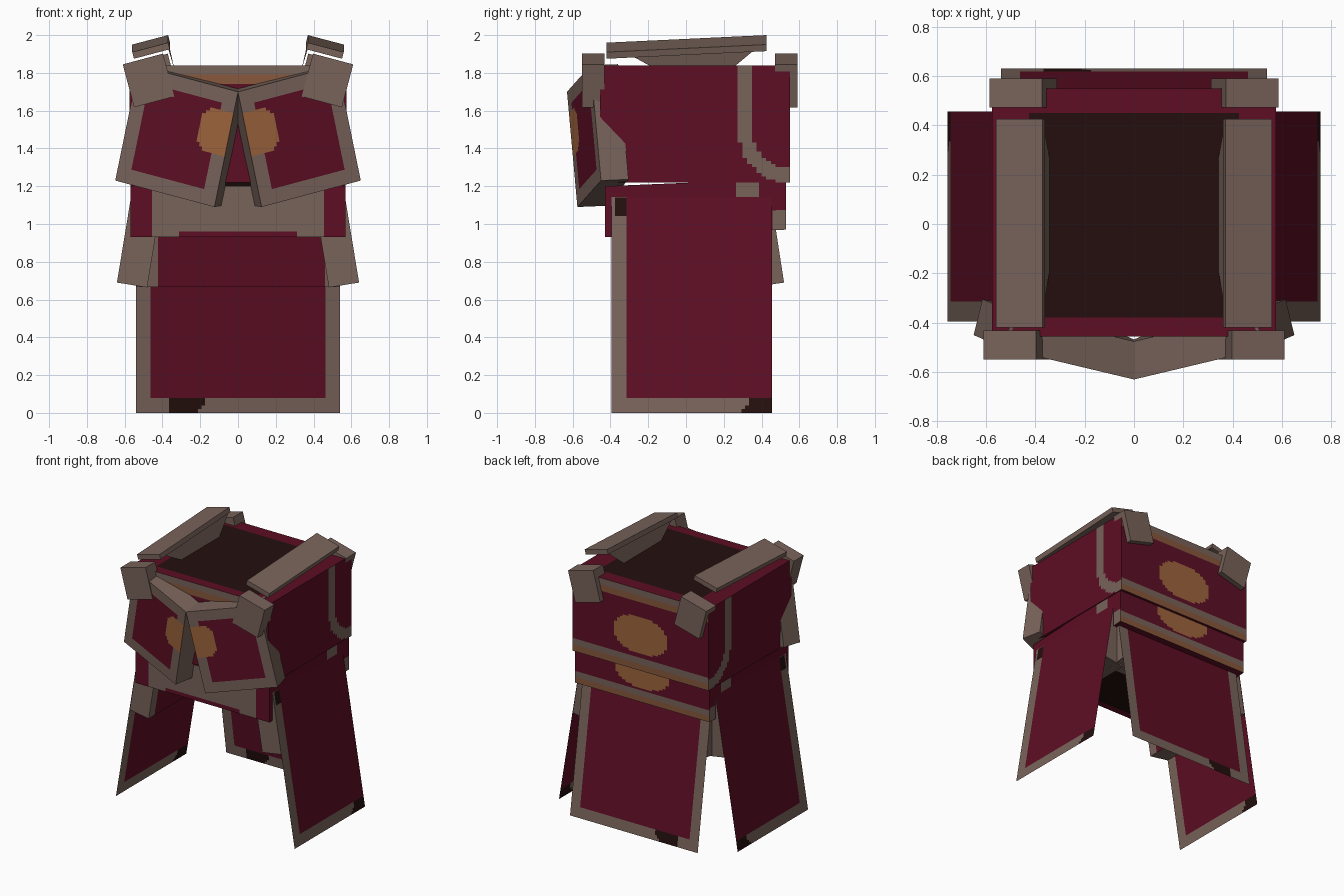
import bpy, bmesh
from mathutils import Vector

if "Cube" in bpy.data.objects:
    bpy.data.objects.remove(bpy.data.objects["Cube"])


def material(name, r, g, b):
    def lin(c):
        c /= 255
        return c / 12.92 if c < 0.04 else ((c + 0.055) / 1.055) ** 2.4
    m = bpy.data.materials.new(name)
    m.diffuse_color = (lin(r), lin(g), lin(b), 1)
    m.use_nodes = True
    m.node_tree.nodes["Principled BSDF"].inputs["Base Color"].default_value = m.diffuse_color
    return m


MATS = [material("taupe_trim", 120, 99, 90), material("crimson_cloth", 93, 14, 36),
        material("dark_lining", 35, 15, 13), material("ochre_emblem", 158, 100, 60),
        material("brown_braid", 135, 88, 60)]
TAUPE, RED, DARK, OCHRE, BROWN = range(5)


def add_object(name, bm):
    bmesh.ops.recalc_face_normals(bm, faces=bm.faces)
    me = bpy.data.meshes.new(name)
    bm.to_mesh(me)
    bm.free()
    for m in MATS:
        me.materials.append(m)
    ob = bpy.data.objects.new(name, me)
    bpy.context.collection.objects.link(ob)
    return ob


def block(name, o, eu, ev, ew, n=(1, 1, 1), rule=None, only=None, mirror=1):
    """Skewed box with gridded sides; rule(p, t, side) picks the colour of each cell.
    side = (axis, end); mirror = -1 flips x."""
    o, e = Vector(o), [Vector(eu), Vector(ev), Vector(ew)]
    bm, verts = bmesh.new(), {}

    def vert(k):
        if k not in verts:
            p = o + sum((e[i] * (k[i] / n[i]) for i in range(3)), Vector())
            p.x *= mirror
            verts[k] = bm.verts.new(p)
        return verts[k]

    for axis in range(3):
        a, b = (axis + 1) % 3, (axis + 2) % 3
        for end in (0, 1):
            if only and (axis, end) not in only:
                continue
            for i in range(n[a]):
                for j in range(n[b]):
                    vs = []
                    for di, dj in ((0, 0), (1, 0), (1, 1), (0, 1)):
                        k = [0, 0, 0]
                        k[axis], k[a], k[b] = end * n[axis], i + di, j + dj
                        vs.append(vert(tuple(k)))
                    f = bm.faces.new(vs)
                    t = [0, 0, 0]
                    t[axis], t[a], t[b] = end, (i + .5) / n[a], (j + .5) / n[b]
                    p = f.calc_center_median()
                    f.material_index = rule(p, t, (axis, end)) if rule else TAUPE
    return add_object(name, bm)


def is_lining(p):
    return abs(p.x) < 0.42 and -0.38 < p.y < 0.44


# Upper torso: collar braid, curved side stripe, round back emblem
def upper_rule(p, t, side):
    axis, end = side
    if axis == 2:
        return DARK if is_lining(p) else RED
    if axis == 0:
        if p.z > 1.48:
            return TAUPE if 0.28 < p.y < 0.355 else RED
        outer = ((p.y - 0.55) / 0.27) ** 2 + ((p.z - 1.48) / 0.26) ** 2
        inner = ((p.y - 0.55) / 0.195) ** 2 + ((p.z - 1.48) / 0.18) ** 2
        return TAUPE if outer < 1 < inner else RED
    if p.z > 1.79:
        return TAUPE
    if p.z > 1.74:
        return BROWN
    if end == 1:
        if p.z < 1.265:
            return BROWN
        if p.z < 1.315:
            return TAUPE
        if (p.x / 0.23) ** 2 + ((p.z - 1.49) / 0.145) ** 2 < 1:
            return OCHRE
    return RED


block("upper_torso", (-0.575, -0.455, 1.22), (1.15, 0, 0), (0, 1.005, 0), (0, 0, 0.62),
      (46, 40, 38), upper_rule)


# Waist: pale front apron, back belt, lower part of the emblem
def waist_rule(p, t, side):
    axis, end = side
    if axis == 2:
        return DARK if is_lining(p) else RED
    if axis == 0:
        if p.y > 0.46 and p.z < 1.07:
            return TAUPE
        return TAUPE if 0.27 < p.y < 0.38 and p.z > 1.14 else RED
    if end == 0:
        if abs(p.x) > 0.45:
            return RED
        return RED if p.z < 0.965 and abs(p.x) < 0.3 else TAUPE
    if p.z < 1.015:
        return BROWN
    if p.z < 1.065:
        return TAUPE
    return OCHRE if (p.x / 0.24) ** 2 + ((p.z - 1.22) / 0.15) ** 2 < 1 else RED


block("waist", (-0.568, -0.43, 0.93), (1.136, 0, 0), (0, 0.96, 0.04), (0, 0, 0.27),
      (40, 40, 18), waist_rule)


# Flared skirt panels: thin cloth to the floor, with a thick shorter backing at the top
def side_panel_rule(p, t, side):
    if p.z < 0.08 and p.y > 0.28 + 0.9 * p.z:
        return DARK
    if -0.37 < p.y < -0.31 and 1.05 < p.z < 1.15:
        return DARK
    return TAUPE if p.z < 0.08 or p.y < -0.32 else RED


def back_panel_rule(p, t, side):
    if p.z < 0.075 and -0.36 < p.x < -0.17 - 0.5 * (0.075 - p.z):
        return DARK
    return TAUPE if p.z < 0.075 or abs(p.x) > 0.465 else RED


def backing_rule(p, t, side):
    if side[0] == 2 and side[1] == 1:
        return RED if 0.09 < t[0] < 0.92 else TAUPE
    return TAUPE


for s, tag in ((1, "right"), (-1, "left")):
    block(tag + "_skirt_panel", (0.756, -0.395, 0), (0, 0.85, 0), (-0.194, 0, 1.18),
          (0, 0, 0), (42, 60, 1), side_panel_rule, [(2, 0)], s)
    block(tag + "_skirt_backing", (0.641, -0.393, 0.69), (0, 0.846, 0), (-0.079, 0, 0.48),
          (-0.16, 0, -0.026), (24, 1, 1), backing_rule, None, s)

block("back_skirt_panel", (-0.54, 0.63, 0), (1.08, 0, 0), (0, -0.182, 1.18),
      (0, 0, 0), (56, 60, 1), back_panel_rule, [(2, 0)])
block("back_skirt_backing", (-0.538, 0.519, 0.69), (1.076, 0, 0), (0, -0.074, 0.48),
      (0, -0.15, -0.023), (28, 1, 1), backing_rule)


# Slanted chest plates: trimmed border with half an emblem at the inner edge
def plate_rule(p, t, side):
    if side != (2, 0):
        return TAUPE
    u, v = t[0], t[1]
    if ((u - 0.03) / 0.27) ** 4 + ((v - 0.63) / 0.19) ** 4 < 1:
        return OCHRE
    return RED if 0.14 < u < 0.86 and 0.14 < v < 0.87 else TAUPE


for s, tag in ((1, "left"), (-1, "right")):
    block(tag + "_chest_plate", (-0.125, -0.575, 1.09), (-0.525, 0.125, 0.14),
          (0.125, -0.055, 0.61), (0.036, 0.146, 0.006), (30, 32, 1), plate_rule, None, s)

# Shoulder straps with hanging inner flaps, and clips at both ends
for s, tag in ((1, "right"), (-1, "left")):
    block(tag + "_shoulder_strap", (0.56, -0.42, 1.91), (-0.19, 0, 0.05),
          (0, 0.845, 0.04), (-0.009, 0, -0.035), mirror=s)
    bm = bmesh.new()
    flap = ((0.37, -0.36, 1.93), (0.37, 0.42, 1.97), (0.337, 0.24, 1.82), (0.337, -0.16, 1.82))
    bm.faces.new([bm.verts.new((x * s, y, z)) for x, y, z in flap])
    add_object(tag + "_strap_flap", bm)
    for end, x, y in (("front", 0.61, -0.55), ("back", 0.585, 0.472)):
        block(tag + "_" + end + "_clip", (x, y, 1.845), (-0.213, 0, 0.057),
              (0, 0.118, 0), (-0.06, 0, -0.227), mirror=s)
